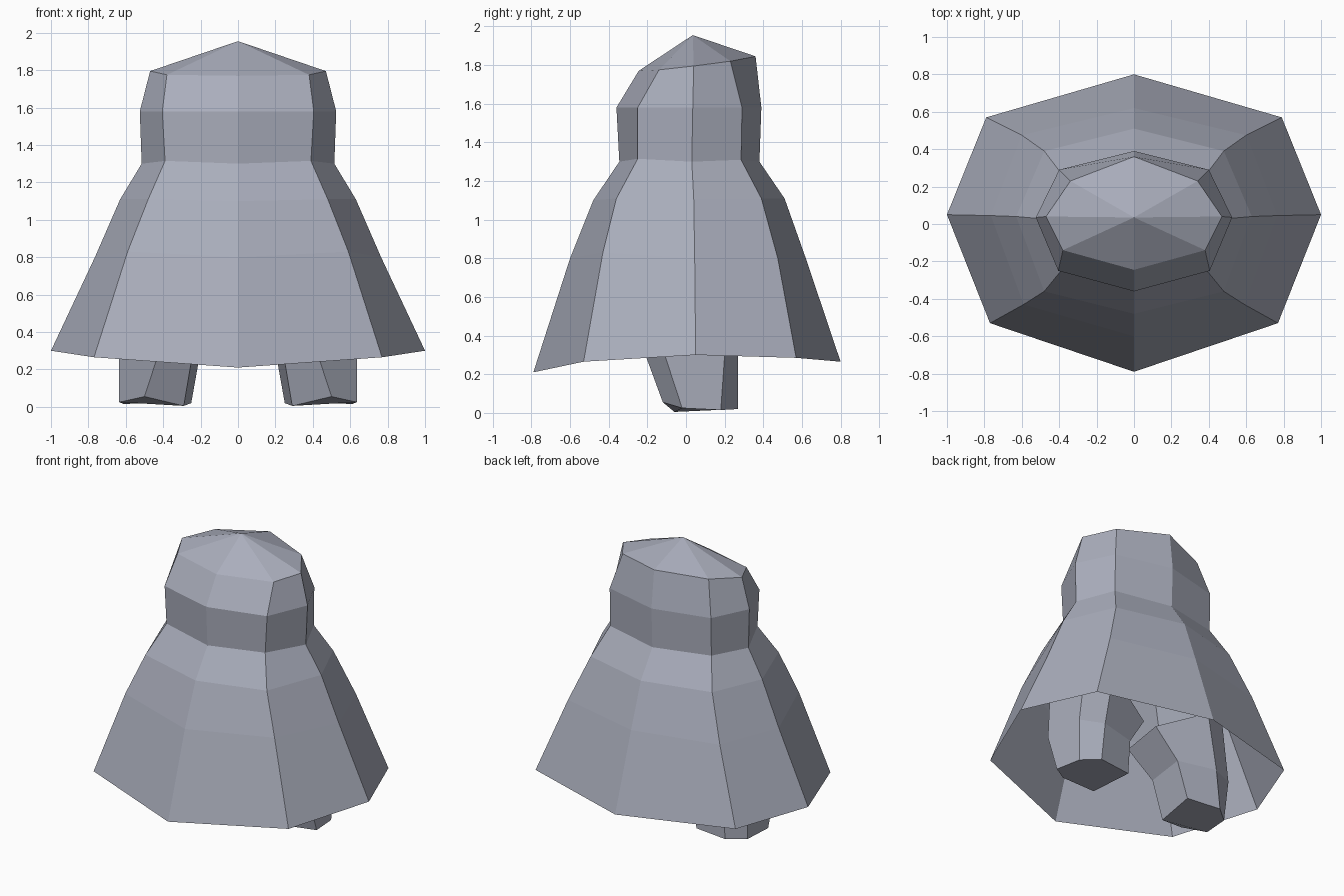
import bpy
import bmesh

cube = bpy.data.objects.get("Cube")
if cube:
    bpy.data.objects.remove(cube)

grey = bpy.data.materials.new("blue_grey")
grey.use_nodes = True
colour = (0.40, 0.42, 0.50, 1)
grey.diffuse_color = colour
grey.node_tree.nodes["Principled BSDF"].inputs["Base Color"].default_value = colour


def loft(bm, rings, closed):
    """Skin a stack of rings with quads and return their vertices."""
    rows = [[bm.verts.new(p) for p in ring] for ring in rings]
    for low, high in zip(rows, rows[1:]):
        count = len(low)
        for i in range(count if closed else count - 1):
            j = (i + 1) % count
            bm.faces.new((low[i], low[j], high[j], high[i]))
    return rows


def finish(name, bm):
    """Turn the half into an object mirrored across x."""
    bmesh.ops.recalc_face_normals(bm, faces=bm.faces)
    mesh = bpy.data.meshes.new(name)
    bm.to_mesh(mesh)
    bm.free()
    mesh.materials.append(grey)
    obj = bpy.data.objects.new(name, mesh)
    bpy.context.collection.objects.link(obj)
    mirror = obj.modifiers.new("mirror", "MIRROR")
    mirror.use_clip = True
    mirror.merge_threshold = 0.001
    return obj


# Hooded cloak: half rings running front, front corner, side, back corner, back
cloak_rings = [
    [(0, -.79, .21), (.77, -.53, .265), (1, .05, .3), (.79, .57, .285), (0, .8, .265)],
    [(0, -.6, .8), (.59, -.43, .83), (.765, .045, .8), (.6, .475, .8), (0, .62, .8)],
    [(0, -.48, 1.1), (.48, -.36, 1.11), (.63, .04, 1.11), (.48, .39, 1.11), (0, .51, 1.11)],
    [(0, -.345, 1.3), (.39, -.25, 1.315), (.515, .03, 1.3), (.4, .285, 1.31), (0, .38, 1.3)],
    [(0, -.36, 1.58), (.405, -.25, 1.58), (.525, .035, 1.58), (.4, .29, 1.58), (0, .39, 1.58)],
    [(0, -.245, 1.77), (.38, -.14, 1.775), (.47, .04, 1.795), (.34, .23, 1.82), (0, .36, 1.845)],
]
bm = bmesh.new()
crown = loft(bm, cloak_rings, False)[-1]
peak = bm.verts.new((0, .035, 1.955))
for a, b in zip(crown, crown[1:]):
    bm.faces.new((a, b, peak))
finish("hooded_cloak", bm)

# Legs: six-sided tubes rising from the sole and spreading at the hips
leg_rings = [
    [(.5, -.12, .055), (.635, -.02, .025), (.61, .18, .015),
     (.5, .27, .02), (.25, .24, .02), (.29, -.06, .005)],
    [(.42, -.21, .3), (.635, -.11, .3), (.63, .2, .3),
     (.47, .27, .3), (.2, .2, .3), (.24, -.1, .3)],
    [(.3, -.26, .6), (.58, -.15, .75), (.57, .2, .78),
     (.4, .27, .7), (.05, .16, .52), (.05, -.12, .47)],
]
bm = bmesh.new()
sole = loft(bm, leg_rings, True)[0]
bm.faces.new(sole)
finish("legs", bm)
